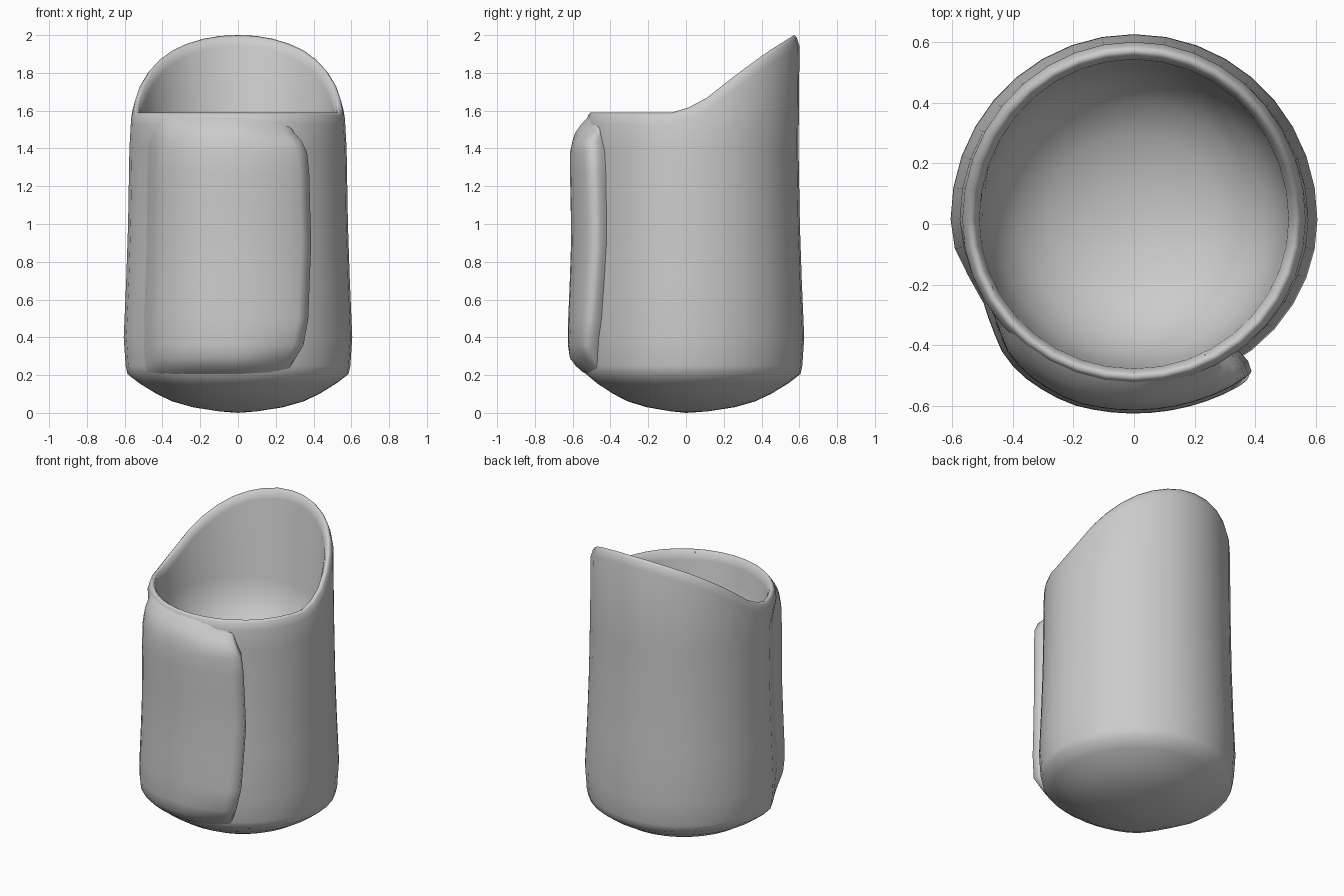
import bpy, bmesh
from math import cos, sin, radians, degrees

if "Cube" in bpy.data.objects:
    bpy.data.objects.remove(bpy.data.objects["Cube"])


def lerp_table(table, t):
    """Piecewise-linear lookup in a list of (key, value)."""
    if t <= table[0][0]:
        return table[0][1]
    for (a, va), (b, vb) in zip(table, table[1:]):
        if t <= b:
            return va + (vb - va) * (t - a) / (b - a)
    return table[-1][1]


def section(a, r, front, back):
    """Point on the slightly front-flattened round cross-section."""
    return r * cos(a), 0.015 + r * sin(a) * (back if sin(a) > 0 else front)


def wall_point(a, r, z):
    """Outer wall point, slightly flattened at the front left."""
    gap = (degrees(a) - 208) / 20
    r *= 1 - 0.045 * max(0, 1 - gap * gap)
    return section(a, r, 0.93 + 0.025 * max(0, z - 1), 1.01)


def make_object(name, bm):
    me = bpy.data.meshes.new(name)
    bm.to_mesh(me)
    bm.free()
    ob = bpy.data.objects.new(name, me)
    bpy.context.collection.objects.link(ob)
    for p in me.polygons:
        p.use_smooth = True
    return ob


# Rim height by depth: level at the front, sweeping up to the back
RIM = [(-0.06, 1.59), (0, 1.61), (0.1, 1.66), (0.2, 1.74),
       (0.33, 1.84), (0.45, 1.925), (0.57, 2.0)]
# Outer wall (z, radius)
OUTER = [(0.008, 0.1), (0.03, 0.24), (0.06, 0.345), (0.1, 0.43), (0.155, 0.52),
         (0.205, 0.585), (0.25, 0.595), (0.4, 0.605), (0.7, 0.592), (1.0, 0.582), (1.4, 0.575)]
# Rounded lip (drop below rim, radius)
LIP = [(0.06, 0.566), (0.015, 0.553), (0, 0.54), (0.01, 0.524), (0.06, 0.51)]
# Bowl-shaped inside (z, radius)
INNER = [(1.4, 0.5), (1.26, 0.46), (1.15, 0.385), (1.08, 0.28), (1.035, 0.15)]
FLOOR_Z = 1.02
SEG = 36

# Container body
bm = bmesh.new()
angles = [radians(360 * k / SEG) for k in range(SEG)]
rings = []
for z, r in OUTER:
    rings.append([(*wall_point(a, r, z), z) for a in angles])
for d, r in LIP:
    ring = []
    for a in angles:
        crest_y = section(a, 0.538, 0.965, 1.035)[1]
        ring.append((*section(a, r, 0.965, 1.035), lerp_table(RIM, crest_y) - d))
    rings.append(ring)
for z, r in INNER:
    rings.append([(*section(a, r, 0.97, 1.02), z) for a in angles])
rings = [[bm.verts.new(p) for p in ring] for ring in rings]
for lo, hi in zip(rings, rings[1:]):
    for k in range(SEG):
        n = (k + 1) % SEG
        bm.faces.new((lo[k], lo[n], hi[n], hi[k]))
base = bm.verts.new((0, 0, 0))
floor = bm.verts.new((0, 0.015, FLOOR_Z))
for k in range(SEG):
    n = (k + 1) % SEG
    bm.faces.new((base, rings[0][n], rings[0][k]))
    bm.faces.new((floor, rings[-1][k], rings[-1][n]))
make_object("container_body", bm)

# Overlapping front flap: fades into the body at left, top and bottom,
# and ends in a raised edge at the right
WALL = OUTER + [(1.53, 0.567), (1.575, 0.556)]
SPREAD = [(206, -0.01), (212, 0.005), (225, 0.034), (236, 0.06), (252, 0.08),
          (300, 0.08), (310, 0.07)]
FADE = [(0.19, -0.12), (0.24, 0.5), (0.29, 0.93), (0.36, 1), (0.9, 1), (1.3, 1.12),
        (1.38, 1.1), (1.47, 0.9), (1.53, 0.45), (1.56, 0.14), (1.58, -0.12)]
EDGE = [(0.19, 295), (0.3, 299), (0.45, 303), (0.9, 306), (1.36, 304.5),
        (1.47, 300), (1.57, 296)]
HEIGHTS = [0.19, 0.22, 0.25, 0.29, 0.36, 0.5, 0.7, 0.9, 1.1, 1.27,
           1.38, 1.44, 1.48, 1.51, 1.54, 1.56, 1.58]
bm = bmesh.new()
rows = []
for z in HEIGHTS:
    end, fade, r = lerp_table(EDGE, z), lerp_table(FADE, z), lerp_table(WALL, z)
    corner = max(0, min(1, (z - 0.22) / 0.12, (1.54 - z) / 0.1))
    cols = []
    for k in range(19):
        deg = 206 + (end - 206) * k / 18
        off = lerp_table(SPREAD, deg)
        # round off the free corners
        near = max(0, (k - 13) / 5)
        soft = 1 - near * (1 - corner)
        cols.append((deg, off * fade * soft - 0.008 * (1 - soft) if off > 0 else off))
    # curled edge tucking back into the body
    cols += [(end + 1, 0.04 * fade * corner - 0.01 * (1 - corner)),
             (end + 0.8, 0.015 * fade * corner - 0.015 * (1 - corner)), (end, -0.03)]
    row = []
    for deg, off in cols:
        a = radians(deg)
        x, y = wall_point(a, r, z)
        row.append(bm.verts.new((x + off * cos(a), y + off * sin(a), z)))
    rows.append(row)
for lo, hi in zip(rows, rows[1:]):
    for k in range(len(lo) - 1):
        bm.faces.new((lo[k], lo[k + 1], hi[k + 1], hi[k]))
make_object("front_flap", bm)
